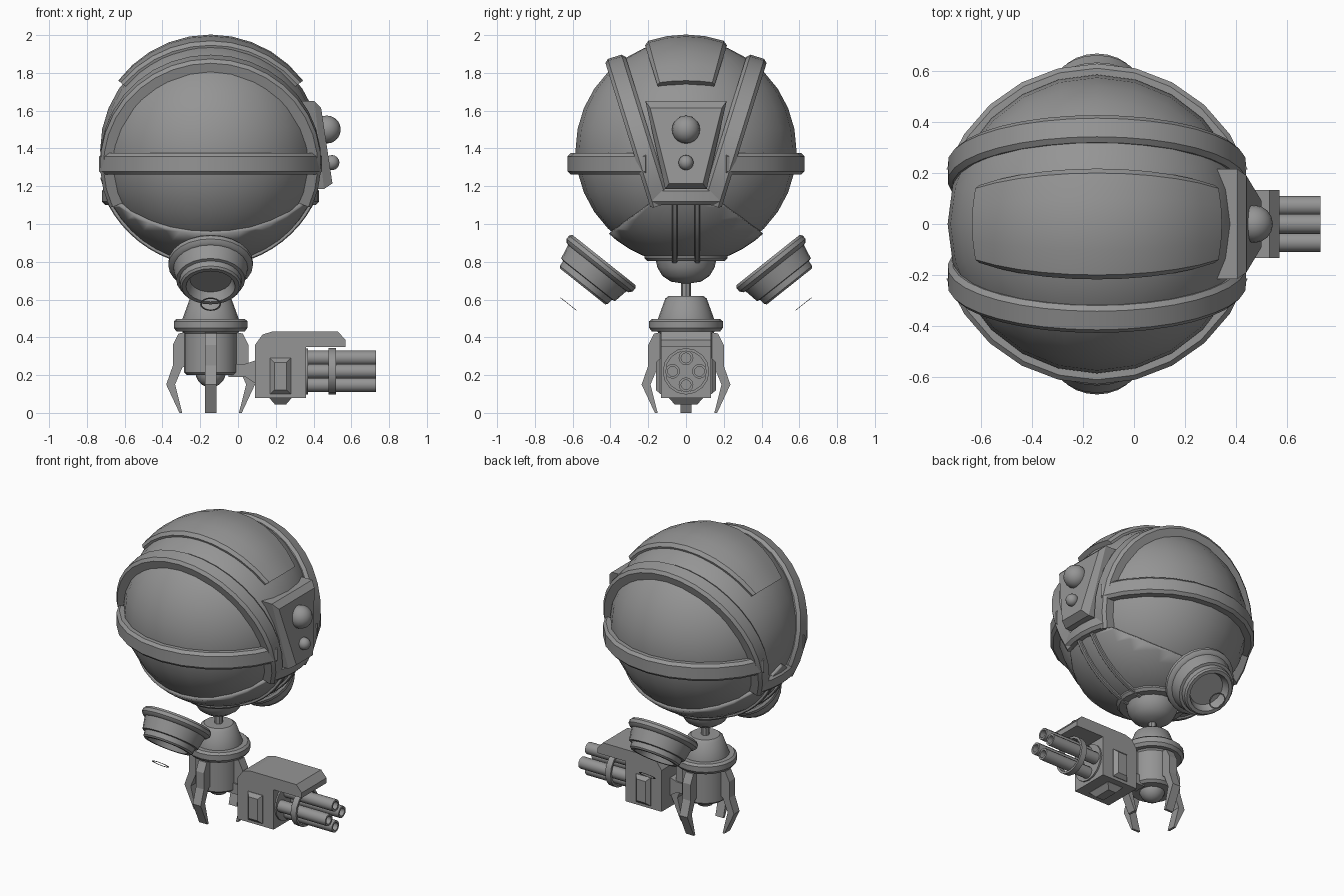
import bpy, bmesh, math
from mathutils import Vector as V, Matrix

if "Cube" in bpy.data.objects:
    bpy.data.objects.remove(bpy.data.objects["Cube"])

grey = bpy.data.materials.new("steel_grey")
grey.diffuse_color = (0.3, 0.3, 0.3, 1)
grey.use_nodes = True
grey.node_tree.nodes["Principled BSDF"].inputs["Base Color"].default_value = grey.diffuse_color
CX, CZ, R = -0.145, 1.39, 0.585       # head centre and radius
C = V((CX, 0, CZ))
X, Y, Z = V((1, 0, 0)), V((0, 1, 0)), V((0, 0, 1))


def finish(name, bm, smooth=35):
    bmesh.ops.recalc_face_normals(bm, faces=bm.faces)
    me = bpy.data.meshes.new(name)
    bm.to_mesh(me)
    bm.free()
    ob = bpy.data.objects.new(name, me)
    bpy.context.collection.objects.link(ob)
    me.materials.append(grey)
    bpy.ops.object.select_all(action='DESELECT')
    ob.select_set(True)
    bpy.context.view_layer.objects.active = ob
    if smooth:
        bpy.ops.object.shade_smooth_by_angle(angle=math.radians(smooth))
    return ob


def loft(name, loops, smooth=35, caps=True, closed=False):
    """Skin a list of equal-length closed point loops."""
    bm = bmesh.new()
    vs = [[bm.verts.new(p) for p in lp] for lp in loops]
    n = len(vs[0])
    pairs = list(zip(vs, vs[1:])) + ([(vs[-1], vs[0])] if closed else [])
    for a, b in pairs:
        for i in range(n):
            bm.faces.new((a[i], a[(i + 1) % n], b[(i + 1) % n], b[i]))
    if caps and not closed:
        bm.faces.new(vs[0])
        bm.faces.new(vs[-1])
    return finish(name, bm, smooth)


def lathe(name, profile, origin, axis=Z, seg=20, closed=False):
    """Turn (radius, height) points around an axis."""
    rot = Z.rotation_difference(axis).to_matrix()
    loops = [[V(origin) + rot @ V((max(r, .001) * math.cos(t), max(r, .001) * math.sin(t), h))
              for t in (2 * math.pi * i / seg for i in range(seg))] for r, h in profile]
    return loft(name, loops, closed=closed)


def arc(name, profile, centre, e1, e2, a0, a1, steps):
    """Sweep a (radius, side offset) section along an arc from e1 towards e2."""
    n = e1.cross(e2)
    loops = []
    for i in range(steps + 1):
        t = math.radians(a0 + (a1 - a0) * i / steps)
        d = e1 * math.cos(t) + e2 * math.sin(t)
        loops.append([centre + d * r + n * w for r, w in profile])
    return loft(name, loops)


def prism(name, pts, place, lo, hi):
    """Extrude a flat outline; place maps (a, b, depth) to a point."""
    return loft(name, [[place(a, b, d) for a, b in pts] for d in (lo, hi)], smooth=0)


def ball(name, centre, r, u=24, v=16):
    bm = bmesh.new()
    bmesh.ops.create_uvsphere(bm, u_segments=u, v_segments=v, radius=r,
                              matrix=Matrix.Translation(centre))
    return finish(name, bm, 60)


def band(inner, outer, half, bevel=0.018):
    return [(inner, -half), (outer - bevel, -half), (outer, -half + bevel),
            (outer, half - bevel), (outer - bevel, half), (inner, half)]


# Head sphere and the raised lower shell
ball("head", C, R)
bm = bmesh.new()
bmesh.ops.create_uvsphere(bm, u_segments=32, v_segments=24, radius=0.602,
                          matrix=Matrix.Translation(C))
for s in (1, -1):
    bmesh.ops.bisect_plane(bm, geom=bm.verts[:] + bm.edges[:] + bm.faces[:],
                           plane_co=C + Z * -0.145, plane_no=V((0, 0.73 * s, 1)), clear_outer=True)
shell = finish("lower_shell", bm, 40)
mod = shell.modifiers.new("thickness", 'SOLIDIFY')
mod.thickness = 0.03

# Tilted arches and equator belts on both sides
for s in (1, -1):
    up, n = V((0, 0.297 * s, 0.955)), V((0, 0.955 * s, -0.297))
    arc("arch", band(0.49, 0.585, 0.056), C + n * 0.214, up, X, -114, 114, 22)
    arc("equator_belt", band(0.54, 0.628, 0.057), V((CX, 0, 1.318)), X, Y * s, 20, 160, 10)

# Arch bridges and lower ribs at both ends
for s in (1, -1):
    arc("arch_bridge", band(0.46, 0.575, 0.046), V((CX, 0, 1.147)), X * s, Y, -18, 18, 4)
    for y in (-0.06, 0.06):
        arc("lower_rib", band(0.55, 0.615, 0.014, 0.005), C + Y * y, -Z, X * s, 14, 62, 8)

# Top plate following the dome, edges parallel to the arches
def plate_point(t, f, r):
    z = r
    for _ in range(12):
        y = (0.042 + 0.297 * z) / 0.955
        z = math.sqrt(r * r - y * y) * math.cos(t)
    y *= f
    rho = math.sqrt(r * r - y * y)
    return C + V((rho * math.sin(t), y, rho * math.cos(t)))

loops = []
for i in range(11):
    t = math.radians(-53 + 10.6 * i)
    sec = [plate_point(t, f, 0.57) for f in (-1, 1)]
    sec += [plate_point(t, 1, 0.597)]
    sec += [plate_point(t, f, 0.613) for f in (0.9, 0.45, 0, -0.45, -0.9)]
    sec += [plate_point(t, -1, 0.597)]
    loops.append(sec)
loft("top_plate", loops)

# Sensor panel with two round lenses
def trapezoid(xt, xb, zt, zb, wt, wb):
    return [V((xt, wt, zt)), V((xt, -wt, zt)), V((xb, -wb, zb)), V((xb, wb, zb))]

loft("sensor_panel", [trapezoid(0.25, 0.25, 1.65, 1.19, 0.215, 0.11),
                      trapezoid(0.405, 0.455, 1.65, 1.185, 0.215, 0.11),
                      trapezoid(0.44, 0.50, 1.615, 1.215, 0.19, 0.09)], smooth=0)
ball("large_lens", (0.47, 0, 1.5), 0.074, 16, 10)
ball("small_lens", (0.497, 0, 1.325), 0.04, 12, 8)

# Neck collar, bowl and rod
lathe("neck_collar", [(0, .86), (.2, .86), (.22, .845), (.22, .82), (.205, .805), (0, .805)], (CX, 0, 0))
lathe("neck_bowl", [(0, .82), (.16, .81), (.152, .77), (.125, .725), (.08, .695), (0, .682)], (CX, 0, 0))
lathe("neck_rod", [(.026, .7), (.026, .6)], (CX, 0, 0), seg=8)

# Lower body
lathe("body", [(0, .62), (.09, .62), (.11, .605), (.15, .495), (.15, .43), (.142, .42),
               (.142, .215), (.125, .2), (0, .2)], (CX, 0, 0))
lathe("body_collar", [(.1, .498), (.18, .498), (.195, .485), (.195, .45), (.18, .43), (.1, .43)], (CX, 0, 0))
ball("body_tip", (CX, 0, 0.215), 0.08, 16, 10)

# Four claws around the body
claw = [(.12, .43), (.17, .42), (.2, .36), (.2, .25), (.235, .15),
        (.165, 0), (.15, 0), (.188, .15), (.15, .24), (.12, .25)]
for k in range(4):
    d = V((math.cos(k * math.pi / 2), math.sin(k * math.pi / 2), 0))
    side = Z.cross(d)
    prism("claw", claw, lambda r, z, w: V((CX, 0, z)) + d * r + side * w, -0.03, 0.03)

# Thrusters with a loose exhaust ring below each
for s in (1, -1):
    ax = V((0, 0.62 * s, -0.78)).normalized()
    o = V((CX, 0.435 * s, 0.81))
    lathe("thruster", [(0, .05), (.16, .03), (.195, 0), (.213, 0), (.224, .014), (.224, .036),
                       (.21, .052), (.197, .056), (.182, .135), (.165, .138), (.162, .17),
                       (.152, .18), (.13, .18), (.11, .13), (0, .13)], o, ax, seg=24)
    lathe("exhaust_ring", [(.047, .298), (.055, .298), (.055, .301), (.047, .301)],
          o, ax, seg=20, closed=True)

# Gun housing with hood, arm and raised blocks
def along_y(x, z, y):
    return V((x, y, z))

prism("gun_housing", [(.09, .08), (.36, .08), (.36, .35), (.57, .35), (.57, .385), (.53, .43),
                      (.18, .43), (.13, .415), (.09, .36)], along_y, -0.133, 0.133)
prism("gun_arm", [(-.05, .19), (.04, .19), (.1, .15), (.1, .28), (.04, .26), (-.05, .26)], along_y, -0.04, 0.04)

def block(x0, x1, z0, z1, y, i):
    return [V((x0 + i, y, z0 + i)), V((x1 - i, y, z0 + i)), V((x1 - i, y, z1 - i)), V((x0 + i, y, z1 - i))]

for s in (1, -1):
    loft("side_block", [block(.17, .28, .1, .29, .12 * s, 0), block(.17, .28, .1, .29, .137 * s, 0),
                        block(.17, .28, .1, .29, .16 * s, .022)], smooth=0)
loft("bottom_block", [[V((x, y, z)) for x, y in ((.225 - a, -b), (.225 + a, -b), (.225 + a, b), (.225 - a, b))]
                      for a, b, z in ((.058, .09, .09), (.058, .09, .078), (.03, .06, .045))], smooth=0)

# Rotary barrels, base disc and clamp
gun = V((0, 0, 0.22))
lathe("barrel_base", [(0, .35), (.122, .35), (.122, .37), (0, .37)], gun, X, seg=16)
lathe("barrel_clamp", [(.108, .48), (.123, .48), (.123, .52), (.108, .52)], gun, X, seg=16, closed=True)
for k in range(4):
    p = gun + V((0, math.cos(k * math.pi / 2), math.sin(k * math.pi / 2))) * 0.071
    lathe("barrel", [(0, .36), (.039, .36), (.039, .73), (.026, .73), (.026, .65), (0, .65)], p, X, seg=12)
